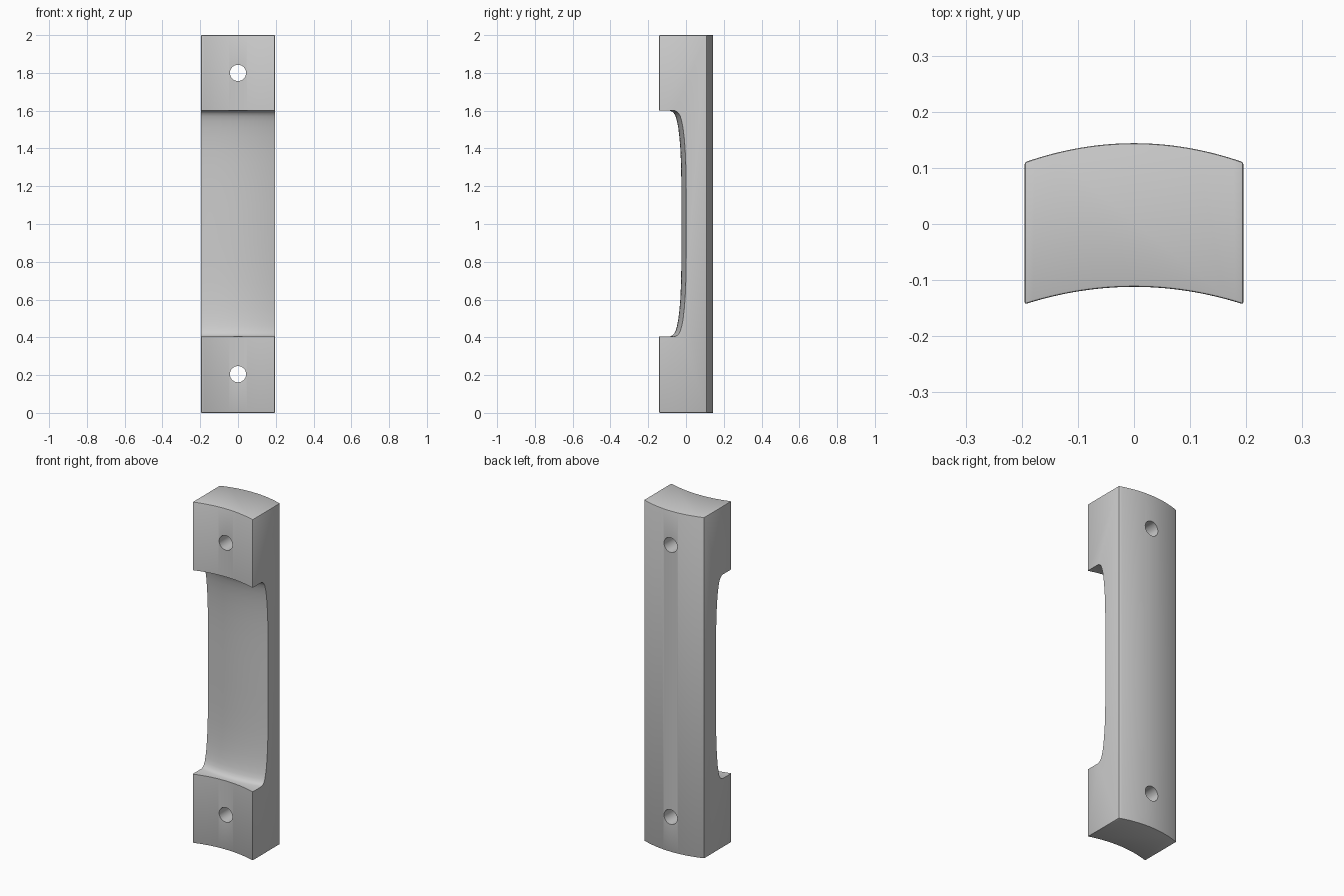
import bpy, bmesh, math

if "Cube" in bpy.data.objects:
    bpy.data.objects.remove(bpy.data.objects["Cube"])

W = 0.195  # half width


def loft(name, sections):
    """Closed solid through a row of equal point loops."""
    bm = bmesh.new()
    rings = [[bm.verts.new(p) for p in s] for s in sections]
    n = len(rings[0])
    for a, b in zip(rings, rings[1:]):
        for i in range(n):
            j = (i + 1) % n
            bm.faces.new((a[i], a[j], b[j], b[i]))
    bm.faces.new(rings[0][::-1])
    bm.faces.new(rings[-1])
    bmesh.ops.recalc_face_normals(bm, faces=bm.faces)
    me = bpy.data.meshes.new(name)
    bm.to_mesh(me)
    bm.free()
    ob = bpy.data.objects.new(name, me)
    bpy.context.collection.objects.link(ob)
    return ob


def cut(target, cutter):
    m = target.modifiers.new("cut", 'BOOLEAN')
    m.operation = 'DIFFERENCE'
    m.solver = 'EXACT'
    m.object = cutter
    bpy.context.view_layer.objects.active = target
    bpy.ops.object.modifier_apply(modifier=m.name)
    bpy.data.objects.remove(cutter)


# Body: bowed bar, hollow in front and crowned at the back
xs = [W * (i / 12 - 1) for i in range(25)]
outline = [(x, -0.112 - 0.031 * (x / W) ** 2) for x in xs]
outline += [(x, 0.144 - 0.034 * (x / W) ** 2) for x in reversed(xs)]
handle = loft("pull_handle", [[(x, y, z) for x, y in outline] for z in (0, 2)])
bev = handle.modifiers.new("edges", 'BEVEL')
bev.width = 0.004
bev.segments = 2
bev.limit_method = 'ANGLE'
bev.angle_limit = math.radians(40)
bpy.context.view_layer.objects.active = handle
bpy.ops.object.modifier_apply(modifier=bev.name)

# Finger recess: its floor is crowned across the width and sweeps up at the ends
half = [(-0.4, 0.0), (-0.085, 0.0), (-0.072, 0.006), (-0.063, 0.015),
        (-0.055, 0.03), (-0.048, 0.055), (-0.041, 0.09), (-0.035, 0.14),
        (-0.030, 0.20), (-0.0265, 0.28), (-0.0245, 0.38), (-0.024, 0.5)]
profile = [(y, 0.404 + d) for y, d in half] + [(y, 1.6 - d) for y, d in reversed(half)]
cols = [0.22 * (i / 12 - 1) for i in range(25)]
recess = loft("recess_cutter",
              [[(x, y + 0.025 * (x / W) ** 2, z) for y, z in profile] for x in cols])
recess.hide_render = True
cut(handle, recess)

# Screw holes through both feet
for z in (0.205, 1.8):
    bpy.ops.mesh.primitive_cylinder_add(vertices=32, radius=0.043, depth=1,
                                        location=(0, 0, z),
                                        rotation=(math.pi / 2, 0, 0))
    hole = bpy.context.object
    hole.name = "hole_cutter"
    hole.hide_render = True
    cut(handle, hole)

bpy.ops.object.select_all(action='DESELECT')
handle.select_set(True)
bpy.context.view_layer.objects.active = handle
bpy.ops.object.shade_smooth_by_angle(angle=math.radians(30))
